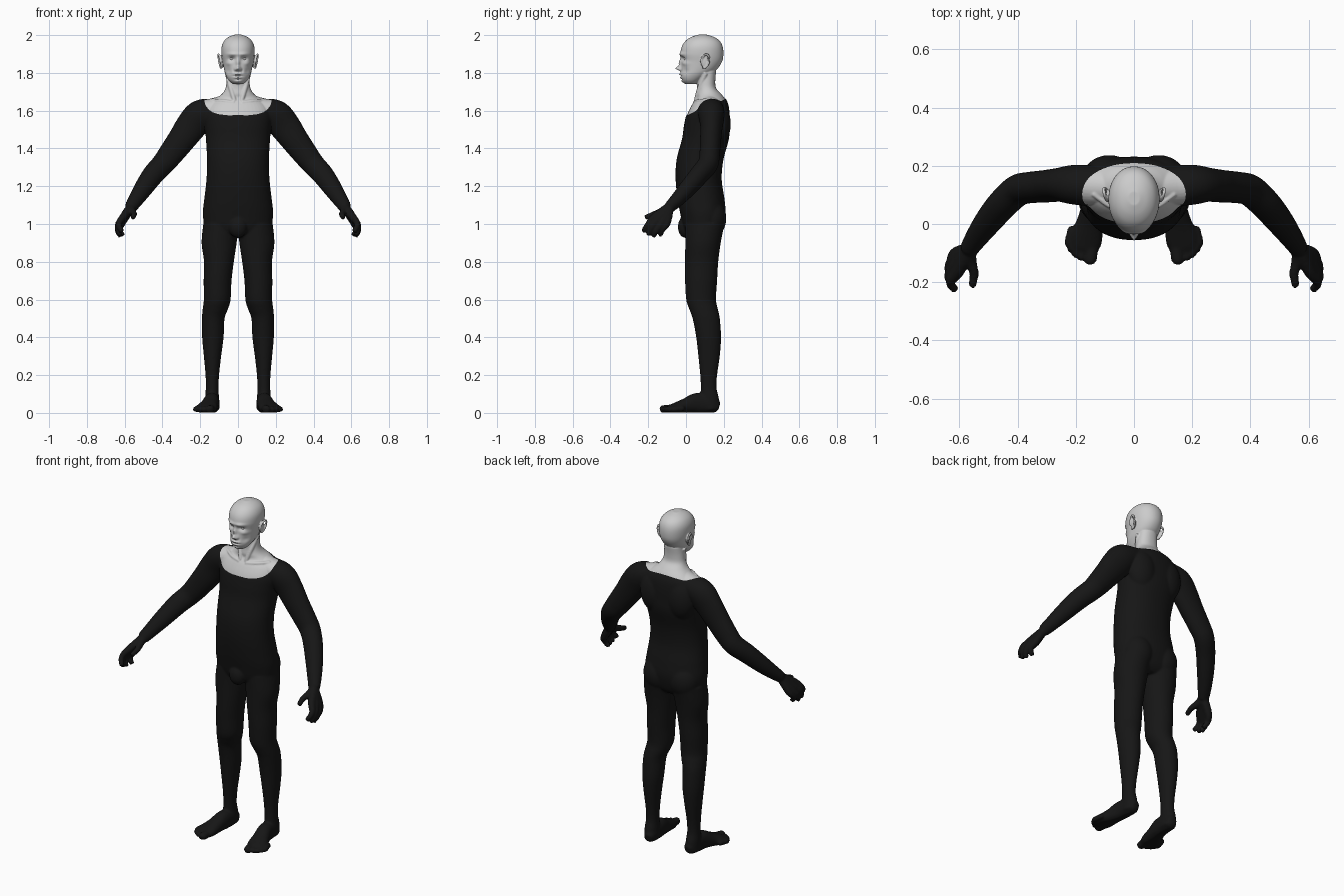
import bpy, bmesh, math
from mathutils import Vector, Matrix


def catmull(a, b, c, d, t):
    return [0.5 * (2*q + (r-p)*t + (2*p-5*q+4*r-s)*t*t + (3*q-p-3*r+s)*t**3)
            for p, q, r, s in zip(a, b, c, d)]


def tube(bm, rows, side=1, ref=None, power=2.0, n=32, steps=5):
    """Loft smooth rings through rows of (x, y, z, radius_u, radius_v)."""
    fine = []
    for i in range(len(rows) - 1):
        quad = [rows[max(i-1, 0)], rows[i], rows[i+1], rows[min(i+2, len(rows)-1)]]
        fine += [catmull(*quad, k / steps) for k in range(steps)]
    fine.append(rows[-1])
    rings = []
    for i, (x, y, z, ru, rv) in enumerate(fine):
        u, v = Vector((1, 0, 0)), Vector((0, 1, 0))
        if ref:
            t = Vector(fine[min(i+1, len(fine)-1)][:3]) - Vector(fine[max(i-1, 0)][:3])
            u = t.cross(Vector(ref)).normalized()
            v = t.cross(u).normalized()
        ring = []
        for k in range(n):
            c, s = math.cos(k * math.tau / n), math.sin(k * math.tau / n)
            p = Vector((x, y, z)) + u * ru * math.copysign(abs(c)**(2/power), c) \
                + v * rv * math.copysign(abs(s)**(2/power), s)
            ring.append(bm.verts.new((p.x * side, p.y, p.z)))
        rings.append(ring)
    for a, b in zip(rings, rings[1:]):
        for k in range(n):
            bm.faces.new((a[k], a[(k+1) % n], b[(k+1) % n], b[k]))
    bm.faces.new(rings[0])
    bm.faces.new(rings[-1])


def ball(bm, centre, radii):
    bmesh.ops.create_uvsphere(bm, u_segments=32, v_segments=18, radius=1,
                              matrix=Matrix.Translation(centre) @ Matrix.Diagonal((*radii, 1)))


def fuse(bm, voxel, smooth):
    """Merge overlapping parts into one skin and return it as a bmesh."""
    bmesh.ops.recalc_face_normals(bm, faces=bm.faces)
    me = bpy.data.meshes.new("temp")
    bm.to_mesh(me)
    ob = bpy.data.objects.new("temp", me)
    bpy.context.collection.objects.link(ob)
    mod = ob.modifiers.new("Remesh", 'REMESH')
    mod.mode, mod.voxel_size = 'VOXEL', voxel
    mod = ob.modifiers.new("Smooth", 'SMOOTH')
    mod.factor, mod.iterations = 0.5, smooth
    res = bpy.data.meshes.new_from_object(ob.evaluated_get(bpy.context.evaluated_depsgraph_get()))
    bpy.data.objects.remove(ob)
    out = bmesh.new()
    out.from_mesh(res)
    out.normal_update()
    return out


def finish(bm, name, colour=None):
    for f in bm.faces:
        f.smooth = True
    me = bpy.data.meshes.new(name)
    bm.to_mesh(me)
    ob = bpy.data.objects.new(name, me)
    bpy.context.collection.objects.link(ob)
    if colour:
        mat = bpy.data.materials.new(name)
        mat.diffuse_color = colour
        me.materials.append(mat)


def inside(p, grow=0.0):
    """True where the skin shows through the wide neckline."""
    q = abs(p.x) / (0.177 + grow)
    if q >= 1:
        return False
    if p.y > 0.11:
        return p.z > 1.6 and (p.z > 1.72 or q*q + ((p.y - 0.11) / (0.10 + grow))**2 < 1)
    return p.z > 1.655 - grow - 0.08 * math.sqrt(1 - q**3.5)


def cut(bm, test):
    bmesh.ops.delete(bm, geom=[f for f in bm.faces if test(f.calc_center_median())], context='FACES')
    for _ in range(15):  # even out the cut edge
        new = {}
        for v in bm.verts:
            near = [e.other_vert(v).co for e in v.link_edges if e.is_boundary]
            if len(near) == 2:
                new[v] = v.co * 0.5 + (near[0] + near[1]) * 0.25
        for v, co in new.items():
            v.co = co


torso = [(0, .09, .935, .10, .065), (0, .09, .97, .165, .095), (0, .09, 1.05, .182, .115),
         (0, .08, 1.13, .175, .12), (0, .067, 1.235, .163, .118), (0, .074, 1.34, .16, .12),
         (0, .103, 1.45, .166, .12), (0, .11, 1.52, .172, .117), (0, .117, 1.58, .178, .11),
         (0, .126, 1.63, .16, .095), (0, .13, 1.665, .115, .075), (0, .12, 1.69, .083, .065),
         (0, .109, 1.72, .066, .05), (0, .107, 1.76, .06, .048), (0, .11, 1.81, .056, .05)]
arm = [(.06, .125, 1.635, .05, .055), (.13, .13, 1.607, .06, .065), (.2, .135, 1.575, .078, .065),
       (.25, .135, 1.515, .078, .055), (.3, .13, 1.445, .07, .052), (.36, .125, 1.365, .062, .05),
       (.40, .115, 1.315, .056, .05), (.45, .07, 1.26, .053, .047), (.50, .01, 1.19, .046, .042),
       (.54, -.045, 1.13, .037, .034), (.568, -.088, 1.088, .03, .026)]
leg = [(.09, .1, 1.0, .09, .1), (.1, .09, .9, .089, .09), (.101, .083, .8, .075, .084),
       (.108, .08, .7, .07, .081), (.11, .08, .6, .067, .075), (.12, .093, .55, .063, .072),
       (.131, .107, .5, .056, .068), (.133, .12, .4, .053, .062), (.135, .122, .3, .042, .053),
       (.136, .12, .2, .032, .041), (.137, .12, .13, .03, .038), (.137, .125, .08, .033, .045),
       (.135, .125, .02, .035, .048)]
foot = [(.131, .168, .03, .022, .026), (.135, .13, .045, .034, .042), (.14, .06, .052, .037, .05),
        (.152, 0, .038, .043, .036), (.165, -.05, .026, .053, .026), (.172, -.085, .02, .046, .018)]
# knuckle, middle joint and tip of each finger, then the thumb
fingers = [((.605, -.165, 1.04), (.632, -.2, 1.0), (.615, -.225, .962)),
           ((.618, -.15, 1.02), (.638, -.18, .985), (.625, -.2, .942)),
           ((.62, -.125, 1.01), (.637, -.155, .97), (.622, -.172, .935)),
           ((.613, -.1, 1.008), (.628, -.125, .972), (.61, -.137, .94)),
           ((.562, -.125, 1.068), (.55, -.17, 1.052), (.557, -.214, 1.035))]
toes = [(.143, .149, -.133, .018), (.170, .180, -.122, .012), (.187, .199, -.110, .012),
        (.201, .214, -.094, .011), (.212, .225, -.075, .011)]

# Black body suit
bm = bmesh.new()
tube(bm, torso, power=2.2, n=48)
ball(bm, (0, -.003, .985), (.045, .036, .055))
for s in (-1, 1):
    tube(bm, arm, s, ref=(0, 1, 0))
    tube(bm, leg, s)
    tube(bm, foot, s, ref=(0, 0, 1), power=2.3)
    ball(bm, (s * .085, .13, 1.03), (.085, .08, .10))
    ball(bm, (s * .085, .165, 1.53), (.085, .068, .12))
    for knuckle, mid, tip in fingers:
        tube(bm, [(.566, -.088, 1.09, .021, .021), (*knuckle, .017, .017),
                  (*mid, .0125, .0125), (*tip, .0105, .0105)], s, ref=(1, .3, .2), n=16)
    for x0, x1, y, r in toes:
        tube(bm, [(x0, y + .065, .024, r, r), (x1, y + .012, .019, r, r),
                  (x1, y, .016, r * .8, r * .8)], s, ref=(0, 0, 1), n=16)
suit = fuse(bm, 0.007, 5)
for v in suit.verts:
    v.co += v.normal * 0.004
    v.co.z = max(v.co.z, 0.002)
cut(suit, inside)
finish(suit, "body_suit", (.008, .008, .008, 1))

# Head, neck and upper chest
head = [(0, .027, 1.74, .026, .026), (0, .03, 1.76, .049, .05), (0, .048, 1.79, .066, .078),
        (0, .069, 1.82, .074, .096), (0, .083, 1.86, .081, .108), (0, .084, 1.9, .087, .114),
        (0, .086, 1.94, .086, .108), (0, .088, 1.97, .073, .09), (0, .088, 1.99, .05, .06),
        (0, .088, 2.002, .02, .024)]
bm = bmesh.new()
tube(bm, torso[6:], power=2.2, n=48)
tube(bm, head, power=2.1, n=64)
for s in (-1, 1):
    tube(bm, arm[:5], s, ref=(0, 1, 0))
    ball(bm, (s * .085, .165, 1.53), (.085, .068, .12))
    # neck tendon and collar bone
    tube(bm, [(.018, .052, 1.65, .011, .011), (.038, .072, 1.72, .013, .013),
              (.058, .105, 1.8, .012, .012)], s, ref=(1, 0, 0), n=16)
    tube(bm, [(.02, .046, 1.642, .01, .01), (.08, .062, 1.65, .01, .01),
              (.14, .105, 1.655, .01, .01)], s, ref=(0, 0, 1), n=16)
    # ear with raised rim
    ball(bm, (s * .088, .098, 1.86), (.009, .02, .034))
    rim = []
    for k in range(9):
        a = math.radians(-110 + k * 38)
        rim.append((.096 + .007 * math.sin(a) - .004 * math.cos(a - math.pi),
                    .101 + .021 * math.cos(a) + .006 * math.sin(a), 1.862 + .036 * math.sin(a), .006, .006))
    tube(bm, rim, s, ref=(1, 0, 0), n=12)
skin = fuse(bm, 0.0035, 5)

# Facial features pushed along y: x, z, radius x, radius z, depth
dabs = [(0, 1.824, .012, .011, -.027), (0, 1.852, .010, .022, -.014), (.013, 1.818, .007, .007, -.009),
        (0, 1.804, .012, .006, .003), (.03, 1.899, .026, .009, -.007), (.032, 1.875, .017, .011, .013),
        (.010, 1.793, .015, .005, -.006), (0, 1.775, .019, .006, -.007), (0, 1.784, .024, .004, .005),
        (0, 1.765, .018, .005, .004), (0, 1.753, .022, .012, -.007), (.052, 1.85, .018, .012, -.007),
        (.050, 1.808, .014, .018, .007), (.022, 1.81, .006, .012, .003)]
for v in skin.verts:
    if v.co.y < .06 and v.co.z > 1.73:
        x, z, move = v.co.x, v.co.z, 0
        for dx, dz, rx, rz, d in dabs:
            for c in {dx, -dx}:
                move += d * math.exp(-((x - c) / rx)**2 - ((z - dz) / rz)**2)
        v.co.y += move * min(1, (.06 - v.co.y) / .05)
cut(skin, lambda p: not inside(p, .014))
finish(skin, "head_and_neck")

# Eyes
bm = bmesh.new()
for s in (-1, 1):
    ball(bm, (s * .032, .004, 1.875), (.014, .014, .011))
finish(bm, "eyes")
